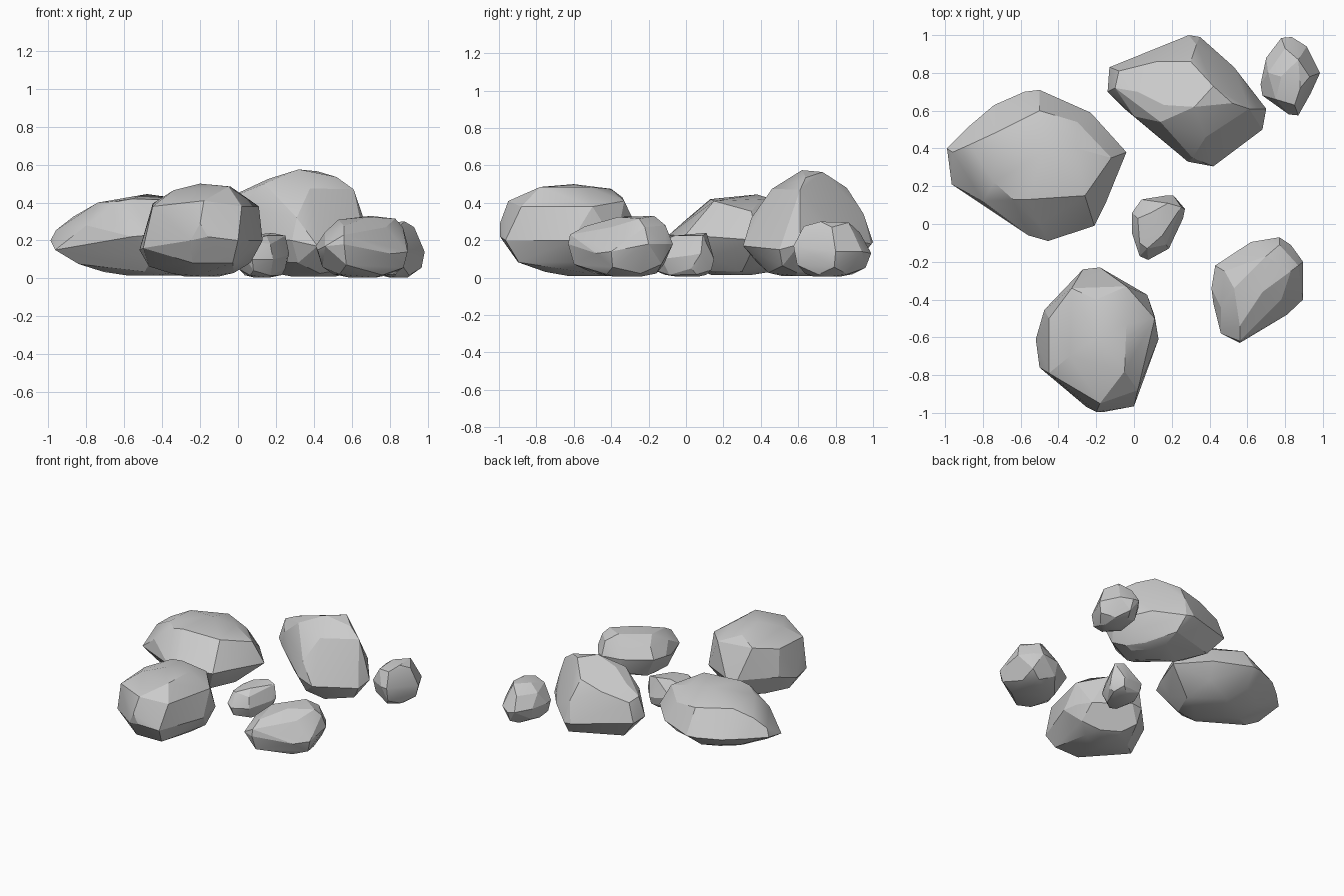
import bpy, bmesh, math


def rock(name, rim, crown, base_z, base_shift=(0, 0), mid=0.85, low=0.58, mid_h=0.38):
    """Faceted boulder: hull of a widest rim, a crown, and tapered lower rings."""
    cx = sum(p[0] for p in rim) / len(rim)
    cy = sum(p[1] for p in rim) / len(rim)
    pts = list(rim) + list(crown)
    for i, (x, y, z) in enumerate(rim):
        # belly ring and underside ring from alternate rim corners, then a small foot
        rings = [(mid, mid_h) if i % 2 else (low, 0.1)]
        if i % 3 == 0:
            rings.append((low * 0.55, 0.0))
        for s, h in rings:
            pts.append((cx + (x - cx) * s + base_shift[0] * (1 - s),
                        cy + (y - cy) * s + base_shift[1] * (1 - s),
                        base_z + (z - base_z) * h))
    bm = bmesh.new()
    for p in pts:
        bm.verts.new(p)
    res = bmesh.ops.convex_hull(bm, input=bm.verts)
    junk = {g for g in res["geom_interior"] + res["geom_unused"]
            if isinstance(g, bmesh.types.BMVert)}
    bmesh.ops.delete(bm, geom=list(junk), context='VERTS')
    bmesh.ops.dissolve_limit(bm, angle_limit=math.radians(4),
                             verts=bm.verts, edges=bm.edges)
    bmesh.ops.recalc_face_normals(bm, faces=bm.faces)
    me = bpy.data.meshes.new(name)
    bm.to_mesh(me)
    bm.free()
    ob = bpy.data.objects.new(name, me)
    bpy.context.collection.objects.link(ob)
    bpy.ops.object.select_all(action='DESELECT')
    ob.select_set(True)
    bpy.context.view_layer.objects.active = ob
    bpy.ops.object.shade_smooth_by_angle(angle=math.radians(20))
    return ob


# wide flat boulder on the left
rock("left_boulder",
     [(-.99, .40, .20), (-.965, .21, .15), (-.56, -.06, .22), (-.455, -.09, .23),
      (-.21, -.01, .22), (-.15, .11, .22), (-.04, .38, .20), (-.23, .59, .20),
      (-.50, .71, .20), (-.58, .70, .20), (-.74, .63, .20), (-.87, .52, .20)],
     [(-.96, .38, .255), (-.80, .12, .28), (-.87, .42, .325), (-.74, .48, .385),
      (-.74, .22, .40), (-.64, .13, .405), (-.56, .13, .42), (-.26, .15, .41),
      (-.48, .38, .445), (-.30, .40, .42), (-.12, .35, .355), (-.50, .60, .375),
      (-.30, .54, .34), (-.50, .0, .31)],
     .015, (.10, -.12), mid=.77, low=.5, mid_h=.45)

# tall rounded boulder at the front
rock("front_boulder",
     [(-.18, -.23, .20), (-.27, -.24, .20), (-.475, -.455, .20), (-.52, -.61, .15),
      (-.50, -.76, .16), (-.25, -.97, .20), (-.16, -.995, .22), (0, -.965, .20),
      (.13, -.61, .20), (.11, -.49, .20), (.07, -.375, .18)],
     [(-.45, -.79, .38), (-.45, -.50, .395), (-.33, -.34, .43), (-.04, -.33, .41),
      (.11, -.50, .38), (.02, -.88, .38), (-.18, -.95, .41), (-.20, -.995, .29),
      (-.05, -.78, .485), (-.34, -.70, .465), (-.20, -.60, .50), (-.04, -.53, .485),
      (-.2, -.4, .475)],
     .01, (0, .12), mid=.85, low=.52)

# tallest boulder at the back
rock("back_boulder",
     [(-.14, .70, .25), (-.13, .83, .24), (.29, 1.0, .19), (.35, .99, .18),
      (.53, .83, .22), (.61, .72, .24), (.70, .61, .18), (.68, .50, .15),
      (.42, .305, .17), (.285, .33, .20), (.13, .47, .24), (-.05, .61, .24)],
     [(-.10, .72, .40), (.02, .70, .46), (.14, .54, .50), (.16, .63, .525),
      (.32, .62, .575), (.42, .73, .565), (.52, .64, .535), (.61, .61, .47),
      (.655, .61, .34), (.38, .46, .475), (.31, .35, .32), (.30, .86, .48),
      (-.08, .81, .38), (.12, .86, .43), (.33, .95, .34), (.0, .57, .38)],
     .01, (.14, -.08), mid=.80, low=.5)

# low boulder at the right
rock("right_boulder",
     [(.43, -.22, .18), (.62, -.095, .18), (.77, -.07, .18), (.83, -.11, .18),
      (.895, -.20, .18), (.895, -.40, .14), (.81, -.48, .13), (.56, -.63, .18),
      (.46, -.58, .17), (.42, -.42, .15), (.41, -.34, .17)],
     [(.68, -.36, .325), (.70, -.17, .33), (.83, -.25, .315), (.87, -.22, .27),
      (.53, -.34, .31), (.46, -.44, .245), (.56, -.54, .275), (.77, -.11, .28),
      (.48, -.25, .26), (.78, -.40, .27), (.56, -.62, .23)],
     .005, (.03, 0), mid=.9, low=.65)

# pebble in the middle
rock("middle_pebble",
     [(-.01, .06, .12), (.04, .13, .12), (.165, .15, .10), (.21, .15, .10),
      (.27, .08, .13), (.26, .03, .12), (.185, -.13, .10), (.075, -.19, .10),
      (.03, -.17, .12), (-.01, -.05, .12)],
     [(.02, .03, .19), (.09, .06, .23), (.18, .11, .24), (.25, .09, .225),
      (.15, -.06, .225), (.07, -.13, .20), (.17, -.11, .18), (.03, -.1, .19)],
     .005, (.02, 0), mid=.9, low=.7)

# small stone at the back right
rock("corner_stone",
     [(.78, .985, .14), (.835, .99, .13), (.915, .94, .14), (.985, .80, .14),
      (.935, .69, .12), (.87, .575, .17), (.82, .58, .17), (.68, .68, .15),
      (.67, .74, .15), (.70, .88, .15)],
     [(.80, .93, .24), (.87, .87, .295), (.78, .78, .295), (.75, .66, .26),
      (.85, .63, .275), (.93, .78, .27), (.88, .72, .30), (.71, .80, .24)],
     .005, (.03, -.05), mid=.88, low=.62)
